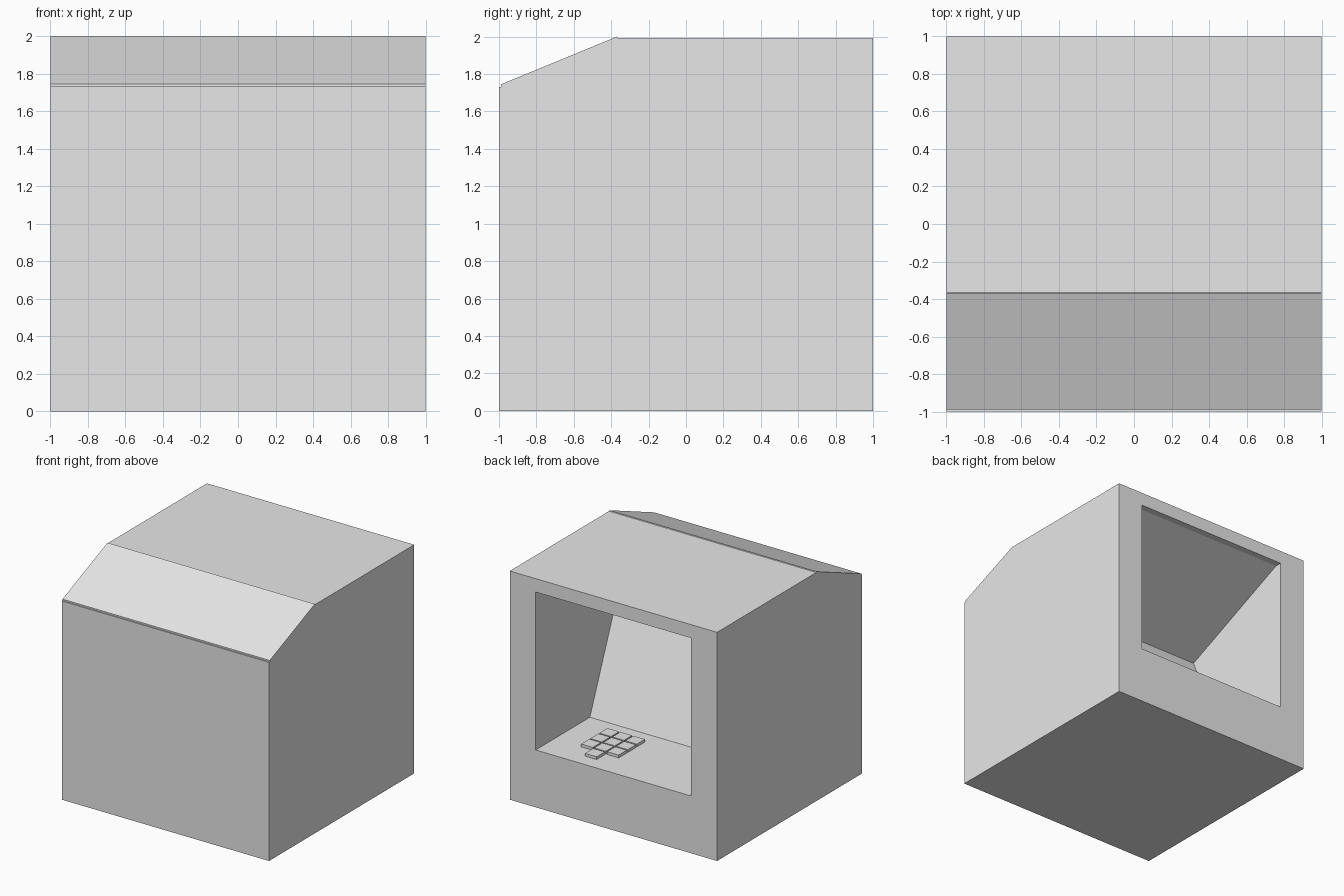
import bpy, bmesh

default = bpy.data.objects.get("Cube")
if default:
    bpy.data.objects.remove(default, do_unlink=True)


def material(name, rgb):
    mat = bpy.data.materials.new(name)
    mat.use_nodes = True
    mat.diffuse_color = (*rgb, 1)
    mat.node_tree.nodes["Principled BSDF"].inputs["Base Color"].default_value = (*rgb, 1)
    return mat


grey = material("light_grey", (0.8, 0.8, 0.8))


def prism(name, profile, half_width, x=0.0):
    """Extrude a closed (y, z) profile across the width."""
    bm = bmesh.new()
    face = bm.faces.new([bm.verts.new((x - half_width, y, z)) for y, z in profile])
    side = bmesh.ops.extrude_face_region(bm, geom=[face])["geom"]
    bmesh.ops.translate(bm, vec=(2 * half_width, 0, 0),
                        verts=[v for v in side if isinstance(v, bmesh.types.BMVert)])
    bmesh.ops.recalc_face_normals(bm, faces=bm.faces)
    mesh = bpy.data.meshes.new(name)
    bm.to_mesh(mesh)
    bm.free()
    mesh.materials.append(grey)
    obj = bpy.data.objects.new(name, mesh)
    bpy.context.collection.objects.link(obj)
    return obj


# Cabinet: a block with a slanted panel, slightly raised, over the front edge
cabinet = prism("cabinet", [
    (-1, 0), (1, 0), (1, 1.994), (-0.365, 1.994), (-0.37, 2),
    (-0.99, 1.745), (-0.99, 1.732), (-1, 1.732)], 1)

# Booth recess in the back: flat shelf, leaning screen wall, sloping ceiling
FLOOR = 0.5
recess = prism("recess_cutter", [
    (1.1, FLOOR), (0.253, FLOOR), (-0.125, 1.415), (0.94, 1.877), (1.1, 1.877)], 0.75)
recess.hide_render = True

cut = cabinet.modifiers.new("recess", 'BOOLEAN')
cut.operation = 'DIFFERENCE'
cut.solver = 'EXACT'
cut.object = recess
bpy.context.view_layer.objects.active = cabinet
bpy.ops.object.modifier_apply(modifier=cut.name)
bpy.data.objects.remove(recess, do_unlink=True)

# Keypad on the shelf: three rows of three keys and one key below the middle
PITCH, HALF, THICK = 0.125, 0.056, 0.025
keys = [(col, row) for row in range(3) for col in (-1, 0, 1)] + [(0, 3)]
for number, (col, row) in enumerate(keys, 1):
    y = 0.44 + row * PITCH
    prism(f"key_{number}", [
        (y - HALF, FLOOR), (y + HALF, FLOOR),
        (y + HALF, FLOOR + THICK), (y - HALF, FLOOR + THICK)],
        HALF, x=0.308 + col * PITCH)
